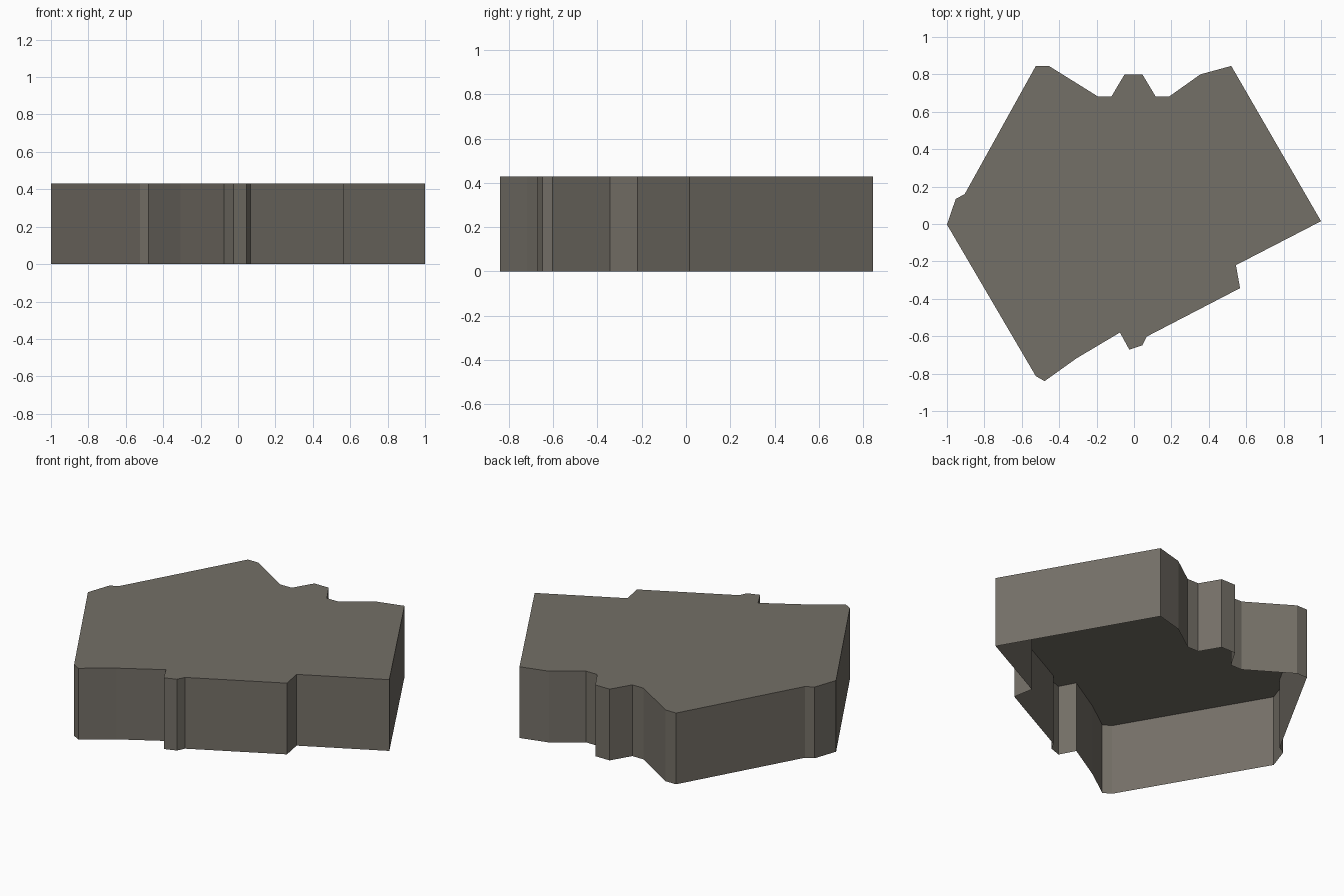
import bpy
import bmesh

if "Cube" in bpy.data.objects:
    bpy.data.objects.remove(bpy.data.objects["Cube"])

HEIGHT = 0.43

# Plan outline, clockwise from the back left corner
OUTLINE = [
    (-0.525, 0.845), (-0.455, 0.845), (-0.195, 0.683), (-0.12, 0.683),
    (-0.05, 0.80), (0.045, 0.80), (0.115, 0.683), (0.19, 0.683),
    (0.355, 0.80), (0.52, 0.845),                       # notched back edge
    (1.0, 0.015), (0.545, -0.22), (0.567, -0.343),      # right point and step
    (0.068, -0.602), (0.045, -0.648), (-0.025, -0.672), (-0.075, -0.58),
    (-0.307, -0.718), (-0.478, -0.84), (-0.525, -0.813),  # front edge
    (-1.0, -0.003), (-0.953, 0.134), (-0.905, 0.16),    # left point
]

stone = bpy.data.materials.new("grey_brown_stone")
stone.diffuse_color = (0.175, 0.16, 0.135, 1.0)
stone.use_nodes = True
stone.node_tree.nodes["Principled BSDF"].inputs["Base Color"].default_value = stone.diffuse_color

# Slab: closed flat top and side walls, open underneath
bm = bmesh.new()
top = [bm.verts.new((x, y, HEIGHT)) for x, y in reversed(OUTLINE)]
bottom = [bm.verts.new((x, y, 0.0)) for x, y in reversed(OUTLINE)]
bm.faces.new(top)
for i in range(len(top)):
    j = (i + 1) % len(top)
    bm.faces.new((bottom[i], bottom[j], top[j], top[i]))

mesh = bpy.data.meshes.new("rock_slab")
bm.to_mesh(mesh)
bm.free()
mesh.materials.append(stone)
slab = bpy.data.objects.new("rock_slab", mesh)
bpy.context.collection.objects.link(slab)
